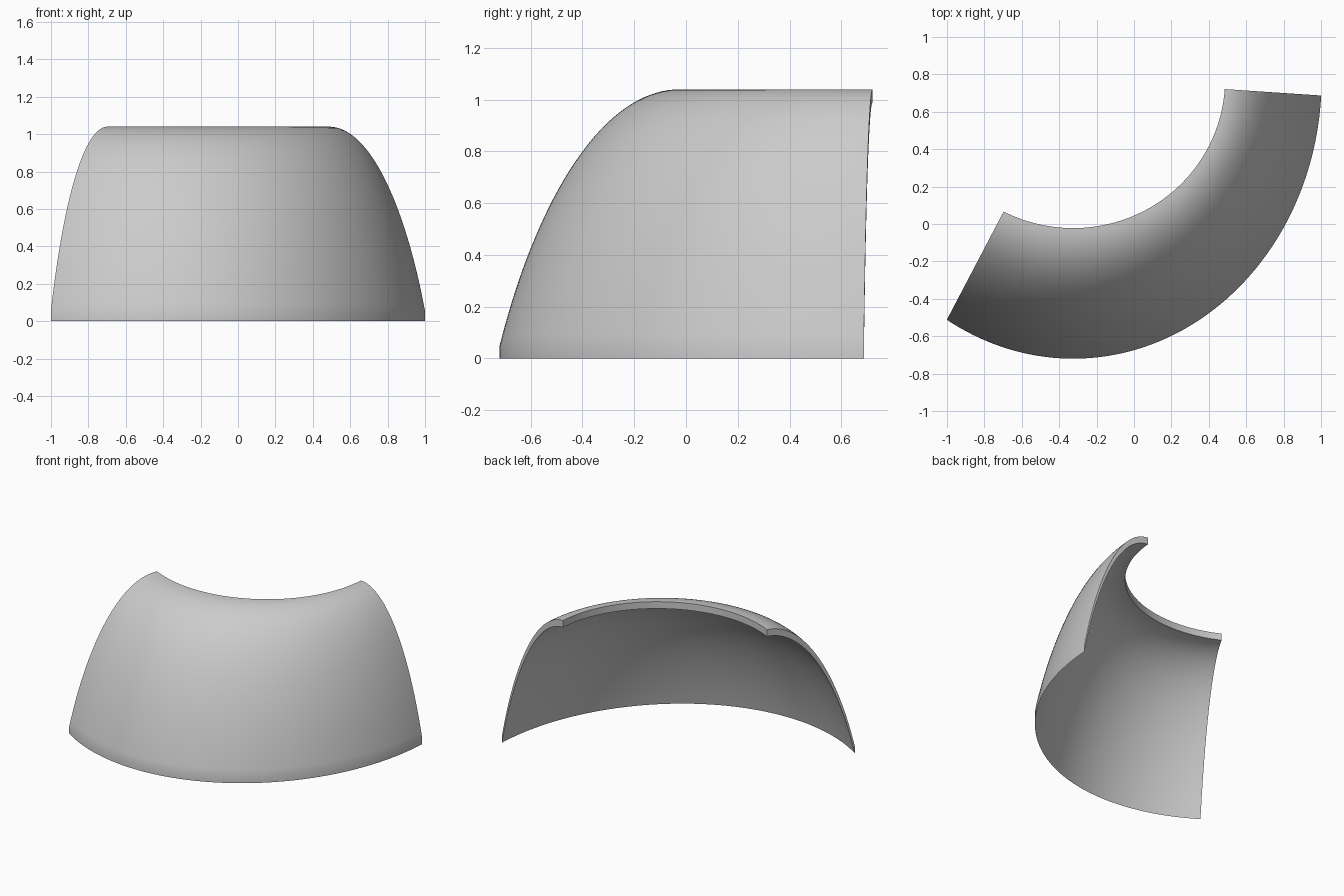
import bpy, bmesh
from math import sin, cos, radians, hypot
from mathutils import Vector
from mathutils.geometry import interpolate_bezier

if "Cube" in bpy.data.objects:
    bpy.data.objects.remove(bpy.data.objects["Cube"], do_unlink=True)

CENTRE = Vector((-0.325, 0.775))
START, END = radians(242.3), radians(356.2)
TOP_RIM, BASE_RIM = (0.812, 0.797), (1.328, 1.495)   # semi-axes of the two rims
THICKNESS = 0.05
ARC_STEPS, PROFILE_STEPS = 72, 40


def radius(axes, a):
    """Distance from the centre to an ellipse at angle a."""
    return 1 / hypot(cos(a) / axes[0], sin(a) / axes[1])


# Wall profile: spread from top rim to base rim, against height
profile = interpolate_bezier(Vector((1, 0.05)), Vector((0.81, 0.58)),
                             Vector((0.45, 1.04)), Vector((0, 1.04)), PROFILE_STEPS)

# Outer skin swept around the arc
bm = bmesh.new()
columns = []
for i in range(ARC_STEPS + 1):
    a = START + (END - START) * i / ARC_STEPS
    inner, outer = radius(TOP_RIM, a), radius(BASE_RIM, a)
    column = []
    for p in profile:
        r = inner + (outer - inner) * p[0]
        column.append(bm.verts.new((CENTRE.x + r * cos(a), CENTRE.y + r * sin(a), p[1])))
    columns.append(column)
for left, right in zip(columns, columns[1:]):
    for j in range(PROFILE_STEPS - 1):
        bm.faces.new((left[j], right[j], right[j + 1], left[j + 1]))

# Vertical thickness, which leaves a knife edge at the base
under = bmesh.ops.extrude_face_region(bm, geom=bm.faces[:], use_keep_orig=True)
bmesh.ops.translate(bm, vec=(0, 0, -THICKNESS),
                    verts=[g for g in under["geom"] if isinstance(g, bmesh.types.BMVert)])
bmesh.ops.recalc_face_normals(bm, faces=bm.faces[:])

mesh = bpy.data.meshes.new("curved_shell")
bm.to_mesh(mesh)
bm.free()
shell = bpy.data.objects.new("curved_shell", mesh)
bpy.context.collection.objects.link(shell)

# Plain grey surface
grey = bpy.data.materials.new("light_grey")
grey.use_nodes = True
colour = (0.6, 0.6, 0.6, 1)
grey.diffuse_color = colour
grey.node_tree.nodes["Principled BSDF"].inputs["Base Color"].default_value = colour
mesh.materials.append(grey)

# Smooth faces with crisp rims
bpy.ops.object.select_all(action="DESELECT")
shell.select_set(True)
bpy.context.view_layer.objects.active = shell
bpy.ops.object.shade_smooth_by_angle(angle=radians(30))
